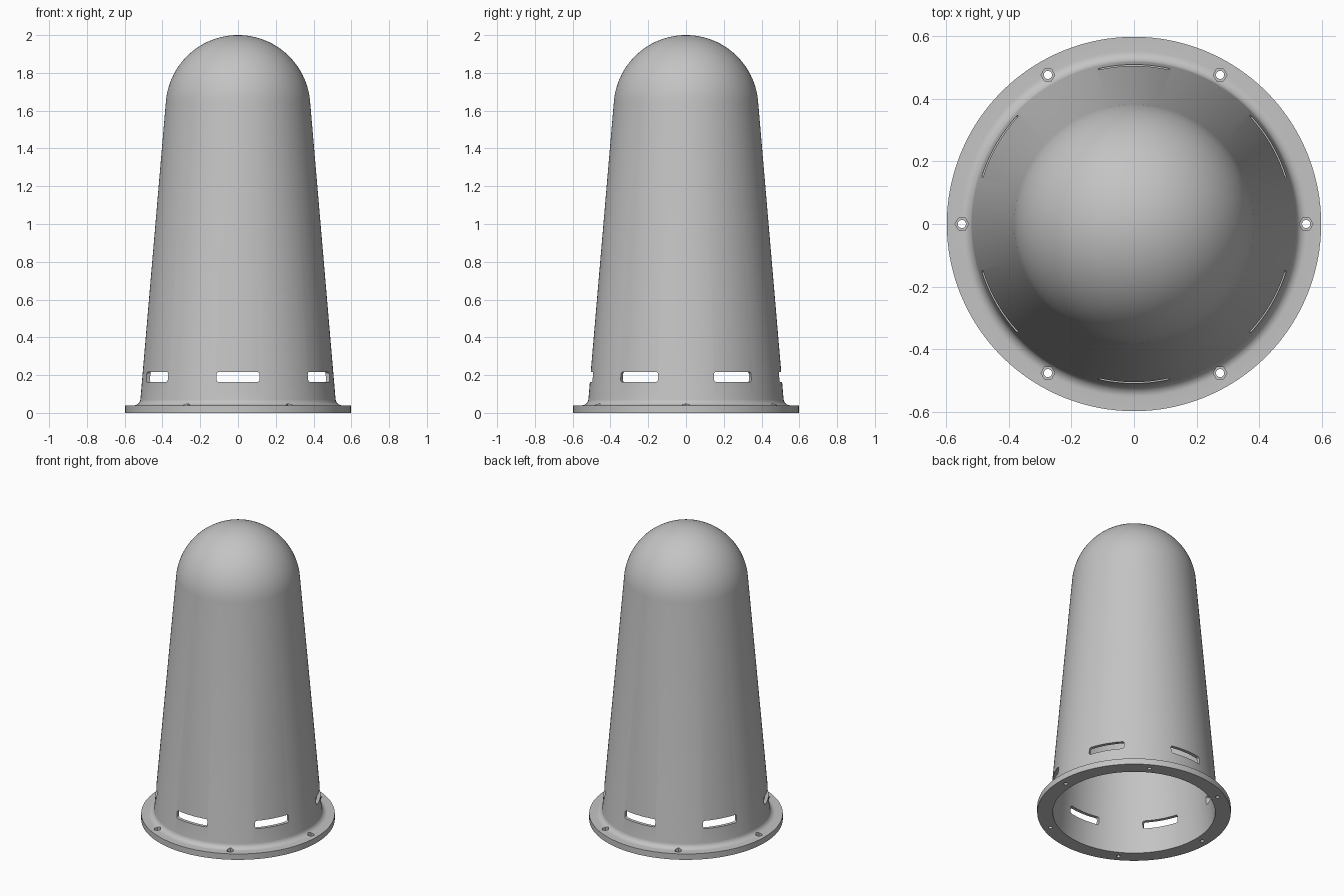
import bpy, bmesh, math
from mathutils import Matrix, Vector

cube = bpy.data.objects.get("Cube")
if cube:
    bpy.data.objects.remove(cube, do_unlink=True)

SEGMENTS = 128
HEIGHT, DOME_R, WALL = 2.0, 0.383, 0.022
FLANGE_R, FLANGE_H, FILLET = 0.597, 0.04, 0.035
BASE_R = 0.523                      # cone radius at the ground
DOME_Z = HEIGHT - DOME_R
TILT = math.radians(4.95)           # lean of the cone wall

grey = bpy.data.materials.new("plain grey")
grey.use_nodes = True
colour = (0.55, 0.55, 0.55, 1)
grey.diffuse_color = colour
grey.node_tree.nodes["Principled BSDF"].inputs["Base Color"].default_value = colour


def make_object(name, bm):
    bmesh.ops.recalc_face_normals(bm, faces=bm.faces)
    mesh = bpy.data.meshes.new(name)
    bm.to_mesh(mesh)
    bm.free()
    mesh.materials.append(grey)
    obj = bpy.data.objects.new(name, mesh)
    bpy.context.collection.objects.link(obj)
    return obj


def dome_arc(radius, steps=24):
    """Arc from the cone tangent up to the apex."""
    arc = []
    for i in range(steps + 1):
        a = TILT + (math.pi / 2 - TILT) * i / steps
        arc.append((radius * math.cos(a) if i < steps else 0.0,
                    DOME_Z + radius * math.sin(a)))
    return arc


def prism(bm, outline, matrix, depth):
    """Extrude a flat outline along its local z."""
    low = [bm.verts.new(matrix @ Vector((x, y, 0))) for x, y in outline]
    high = [bm.verts.new(matrix @ Vector((x, y, depth))) for x, y in outline]
    bm.faces.new(low)
    bm.faces.new(high)
    n = len(outline)
    for i in range(n):
        j = (i + 1) % n
        bm.faces.new((low[i], low[j], high[j], high[i]))


def polygon(radius, sides):
    return [(radius * math.cos(math.tau * i / sides),
             radius * math.sin(math.tau * i / sides)) for i in range(sides)]


def rounded_box(half_w, half_h, r, steps=5):
    points = []
    for q, (sx, sy) in enumerate([(1, 1), (-1, 1), (-1, -1), (1, -1)]):
        for i in range(steps + 1):
            a = math.pi / 2 * (q + i / steps)
            points.append((sx * (half_w - r) + r * math.cos(a),
                           sy * (half_h - r) + r * math.sin(a)))
    return points


# Domed cover: flange, fillet, cone and dome in one hollow profile
wall_r = BASE_R - (FLANGE_H + FILLET) * math.tan(TILT)
profile = [(FLANGE_R, 0), (FLANGE_R, FLANGE_H)]
for i in range(9):
    a = (math.pi / 2 - TILT) * i / 8
    profile.append((wall_r + FILLET * (1 - math.sin(a)),
                    FLANGE_H + FILLET * (1 - math.cos(a))))
profile += dome_arc(DOME_R)
profile += reversed(dome_arc(DOME_R - WALL))
profile.append((BASE_R - WALL, 0))

bm = bmesh.new()
verts = [bm.verts.new((r, 0, z)) for r, z in profile]
edges = []
for i, v in enumerate(verts):
    w = verts[(i + 1) % len(verts)]
    if v.co.x > 0 or w.co.x > 0:
        edges.append(bm.edges.new((v, w)))
bmesh.ops.spin(bm, geom=verts + edges, cent=(0, 0, 0), axis=(0, 0, 1),
               angle=math.tau, steps=SEGMENTS, use_duplicate=False)
bmesh.ops.remove_doubles(bm, verts=bm.verts, dist=0.0001)
cover = make_object("domed_cover", bm)

# Cutters: six wall slots, six bolt holes, six hexagonal nut recesses
slots, holes, recesses = bmesh.new(), bmesh.new(), bmesh.new()
upright = Matrix(((0, 0, 1, 0), (1, 0, 0, 0), (0, 1, 0, 0), (0, 0, 0, 1)))
for k in range(6):
    turn = Matrix.Rotation(math.tau * k / 6, 4, 'Z')
    half_turn = Matrix.Rotation(math.tau * (k + 0.5) / 6, 4, 'Z')
    prism(slots, rounded_box(0.114, 0.026, 0.012),
          half_turn @ Matrix.Translation((0.4, 0, 0.19)) @ upright, 0.2)
    prism(holes, polygon(0.013, 24),
          turn @ Matrix.Translation((0.549, 0, -0.05)), 0.2)
    prism(recesses, polygon(0.022, 6),
          turn @ Matrix.Translation((0.549, 0, 0.022)), 0.1)

bpy.context.view_layer.objects.active = cover
for name, cutter_bm in (("slot_cutter", slots), ("hole_cutter", holes),
                        ("recess_cutter", recesses)):
    cutter = make_object(name, cutter_bm)
    cutter.hide_render = True
    cut = cover.modifiers.new(name, 'BOOLEAN')
    cut.operation = 'DIFFERENCE'
    cut.solver = 'EXACT'
    cut.object = cutter
    bpy.ops.object.modifier_apply(modifier=cut.name)
    bpy.data.objects.remove(cutter, do_unlink=True)

# Smooth shading with crisp rims
bpy.ops.object.select_all(action='DESELECT')
cover.select_set(True)
bpy.ops.object.shade_smooth_by_angle(angle=math.radians(30))
